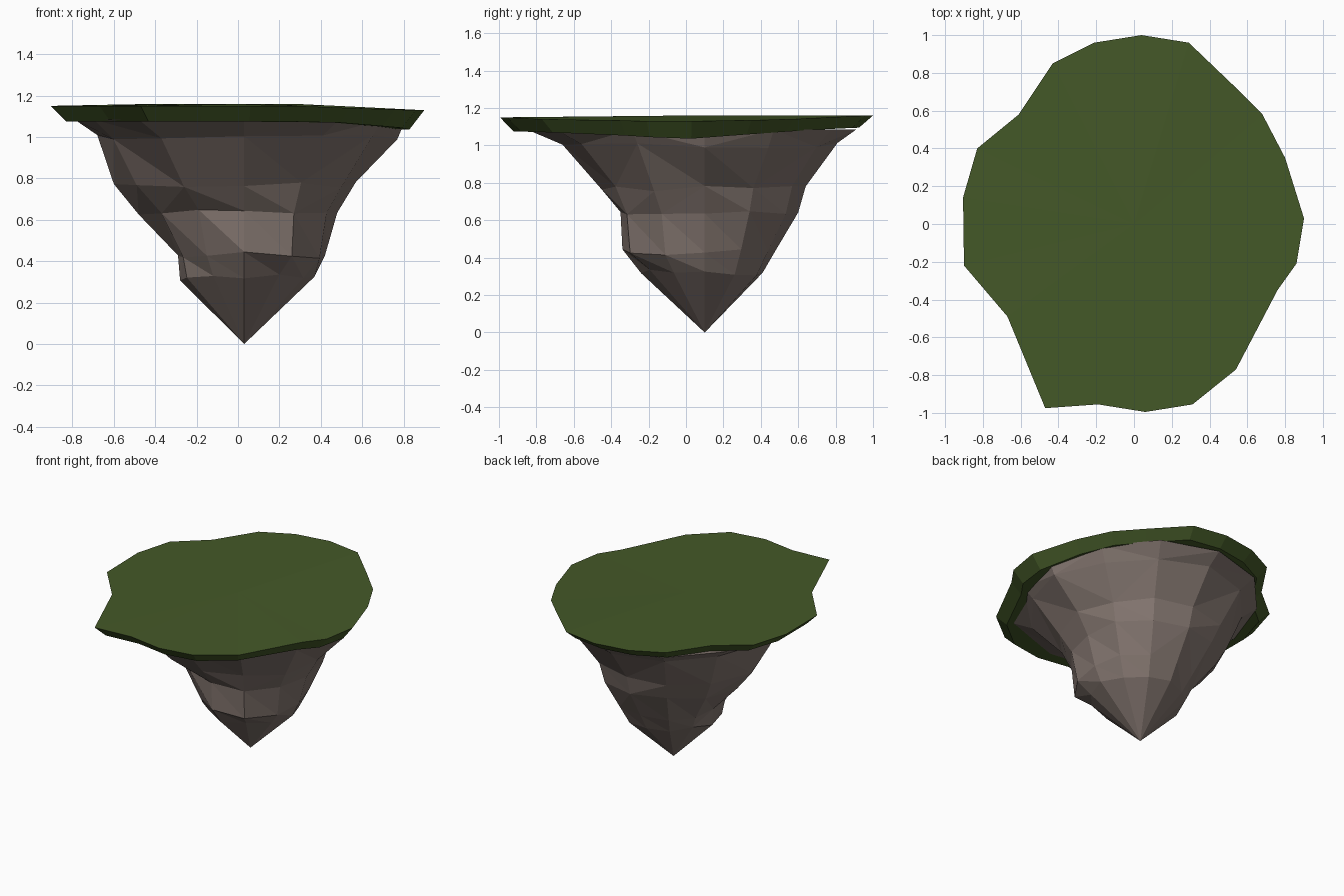
import bpy, bmesh, math, random

if "Cube" in bpy.data.objects:
    bpy.data.objects.remove(bpy.data.objects["Cube"])

random.seed(4)


def material(name, rgb):
    m = bpy.data.materials.new(name)
    m.diffuse_color = (*rgb, 1)
    m.use_nodes = True
    m.node_tree.nodes["Principled BSDF"].inputs["Base Color"].default_value = m.diffuse_color
    return m


def make_object(name, bm, mat):
    bmesh.ops.recalc_face_normals(bm, faces=bm.faces)
    mesh = bpy.data.meshes.new(name)
    bm.to_mesh(mesh)
    bm.free()
    mesh.materials.append(mat)
    obj = bpy.data.objects.new(name, mesh)
    bpy.context.collection.objects.link(obj)
    return obj


def bridge(bm, a, b, split=False):
    """Join two rings; optionally fold each quad along a varying diagonal."""
    n = len(a)
    for i in range(n):
        j = (i + 1) % n
        if not split:
            bm.faces.new((a[i], a[j], b[j], b[i]))
        elif random.random() < 0.5:
            bm.faces.new((a[i], a[j], b[j]))
            bm.faces.new((a[i], b[j], b[i]))
        else:
            bm.faces.new((a[i], a[j], b[i]))
            bm.faces.new((a[j], b[j], b[i]))


def fan(bm, ring, centre):
    c = bm.verts.new(centre)
    for i in range(len(ring)):
        bm.faces.new((ring[i], ring[(i + 1) % len(ring)], c))


grass = material("grass green", (0.058, 0.099, 0.021))
stone = material("brown grey stone", (0.225, 0.178, 0.158))

# Grass slab: irregular outline, underside drawn in a little
outline = [(0.90, 0.03), (0.80, 0.35), (0.68, 0.58), (0.52, 0.74), (0.29, 0.96),
           (0.04, 1.0), (-0.21, 0.96), (-0.43, 0.85), (-0.61, 0.58), (-0.83, 0.40),
           (-0.905, 0.14), (-0.90, -0.22), (-0.67, -0.49), (-0.47, -0.975),
           (-0.19, -0.955), (0.06, -0.995), (0.31, -0.955), (0.54, -0.77),
           (0.76, -0.35), (0.86, -0.21)]
bm = bmesh.new()
top, low = [], []
for x, y in outline:
    z = 1.16 - 0.05 * max(0, x - 0.3) - 0.02 * max(0, -x - 0.45) - 0.01 * max(0, -y)
    top.append(bm.verts.new((x, y, z)))
    zl = 1.075 - 0.045 * max(0, x) * (1 - abs(y)) + 0.02 * max(0, y)
    low.append(bm.verts.new((x * 0.92, y * 0.925, zl)))
bridge(bm, low, top)
fan(bm, top, (0, 0, 1.16))
fan(bm, low, (0, 0, 1.07))
make_object("grass_top", bm, grass)

# Hanging rock: rings of radii every 30 degrees around the tip axis
CX, CY = 0.03, 0.10
rings = [
    (1.085, (.78, .74, .78, .81, .80, .78, .82, .84, 1.02, .95, .92, .78)),
    (1.00, (.74, .68, .69, .71, .70, .68, .71, .73, .80, .76, .76, .72)),
    (0.77, (.54, .52, .54, .54, .56, .58, .63, .60, .58, .55, .55, .54)),
    (0.64, (.45, .48, .50, .50, .50, .50, .51, .46, .44, .45, .48, .46)),
    (0.43, (.39, .39, .39, .38, .36, .34, .32, .34, .36, .44, .46, .42)),
    (0.32, (.34, .32, .32, .31, .29, .30, .31, .32, .30, .34, .34, .33)),
]
bm = bmesh.new()
previous = None
for level, (z, radii) in enumerate(rings):
    wobble = 0 if level == 0 else 0.016
    ring = []
    for i, r in enumerate(radii):
        a = math.radians(30 * i)
        ring.append(bm.verts.new((CX + r * math.cos(a), CY + r * math.sin(a),
                                  z + random.uniform(-wobble, wobble))))
    if previous:
        bridge(bm, previous, ring, split=True)
    else:
        fan(bm, ring, (CX, CY, 1.09))
    previous = ring
fan(bm, previous, (CX, CY, 0))
make_object("hanging_rock", bm, stone)
